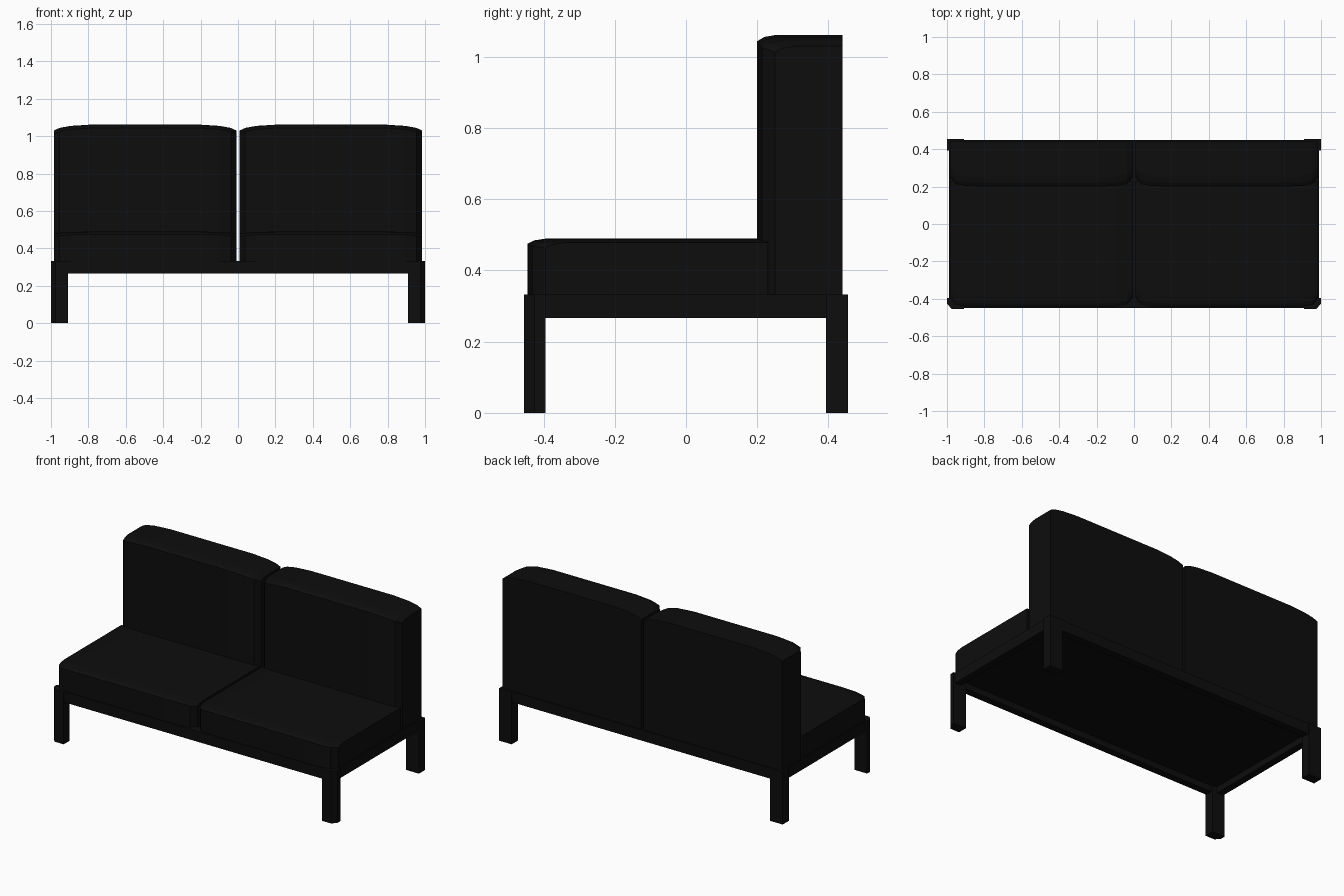
import bpy, bmesh

if "Cube" in bpy.data.objects:
    bpy.data.objects.remove(bpy.data.objects["Cube"])

black = bpy.data.materials.new("black")
black.diffuse_color = (0.004, 0.004, 0.004, 1)
black.use_nodes = True
black.node_tree.nodes["Principled BSDF"].inputs["Base Color"].default_value = black.diffuse_color


def finish(name, bm):
    bmesh.ops.recalc_face_normals(bm, faces=bm.faces)
    me = bpy.data.meshes.new(name)
    bm.to_mesh(me)
    bm.free()
    me.materials.append(black)
    ob = bpy.data.objects.new(name, me)
    bpy.context.collection.objects.link(ob)
    return ob


def prism(name, outline, z0, z1):
    bm = bmesh.new()
    f = bm.faces.new([bm.verts.new((x, y, z0)) for x, y in outline])
    r = bmesh.ops.extrude_face_region(bm, geom=[f])
    for v in r["geom"]:
        if isinstance(v, bmesh.types.BMVert):
            v.co.z = z1
    return finish(name, bm)


def box(name, x0, x1, y0, y1, z0, z1):
    return prism(name, [(x0, y0), (x1, y0), (x1, y1), (x0, y1)], z0, z1)


def cushion(name, x0, x1, y0, y1, z0, z1, side_drop, front_drop):
    """Block with a crowned top, rounded front corners and a flat back."""
    inset = [0, 0.03, 0.09, 0.2]
    bow = [0.05, 0.014, 0.003, 0]
    xs = [x0 + i for i in inset] + [x1 - i for i in reversed(inset)]
    bows = bow + bow[::-1]
    drops = side_drop + side_drop[::-1]
    bm = bmesh.new()
    sections = []
    for x, b, d in zip(xs, bows, drops):
        top = z1 - d
        pts = [(y0 + b, z0), (y0 + b, top - front_drop),
               (y0 + b + 0.02, top - front_drop * 0.35),
               (y0 + b + 0.055, top), (y1, top), (y1, z0)]
        sections.append([bm.verts.new((x, y, z)) for y, z in pts])
    for a, c in zip(sections, sections[1:]):
        for i in range(len(a)):
            j = (i + 1) % len(a)
            bm.faces.new((a[i], a[j], c[j], c[i]))
    bm.faces.new(sections[0])
    bm.faces.new(sections[-1])
    return finish(name, bm)


for s, side in ((-1, "left"), (1, "right")):
    # Cushions
    x0, x1 = sorted((s * 0.008, s * 0.985))
    cushion(side + "_seat_cushion", x0, x1, -0.445, 0.23, 0.325, 0.49,
            [0.012, 0.007, 0.002, 0], 0.015)
    cushion(side + "_back_cushion", x0, x1, 0.2, 0.44, 0.325, 1.062,
            [0.032, 0.018, 0.007, 0], 0.018)
    # Legs, the front ones with a clipped outer corner
    prism(side + "_front_leg", [(s * 0.91, -0.455), (s * 0.975, -0.455), (s, -0.425),
                                (s, -0.395), (s * 0.91, -0.395)], 0, 0.333)
    xa, xb = sorted((s * 0.91, s))
    box(side + "_back_leg", xa, xb, 0.393, 0.455, 0, 0.333)
    # Side rail
    xa, xb = sorted((s * 0.945, s * 0.99))
    box(side + "_rail", xa, xb, -0.42, 0.42, 0.266, 0.333)

# Front and back rails, deck under the cushions
box("front_rail", -0.95, 0.95, -0.45, -0.405, 0.266, 0.333)
box("back_rail", -0.95, 0.95, 0.405, 0.45, 0.266, 0.333)
box("deck", -0.96, 0.96, -0.42, 0.42, 0.305, 0.33)
